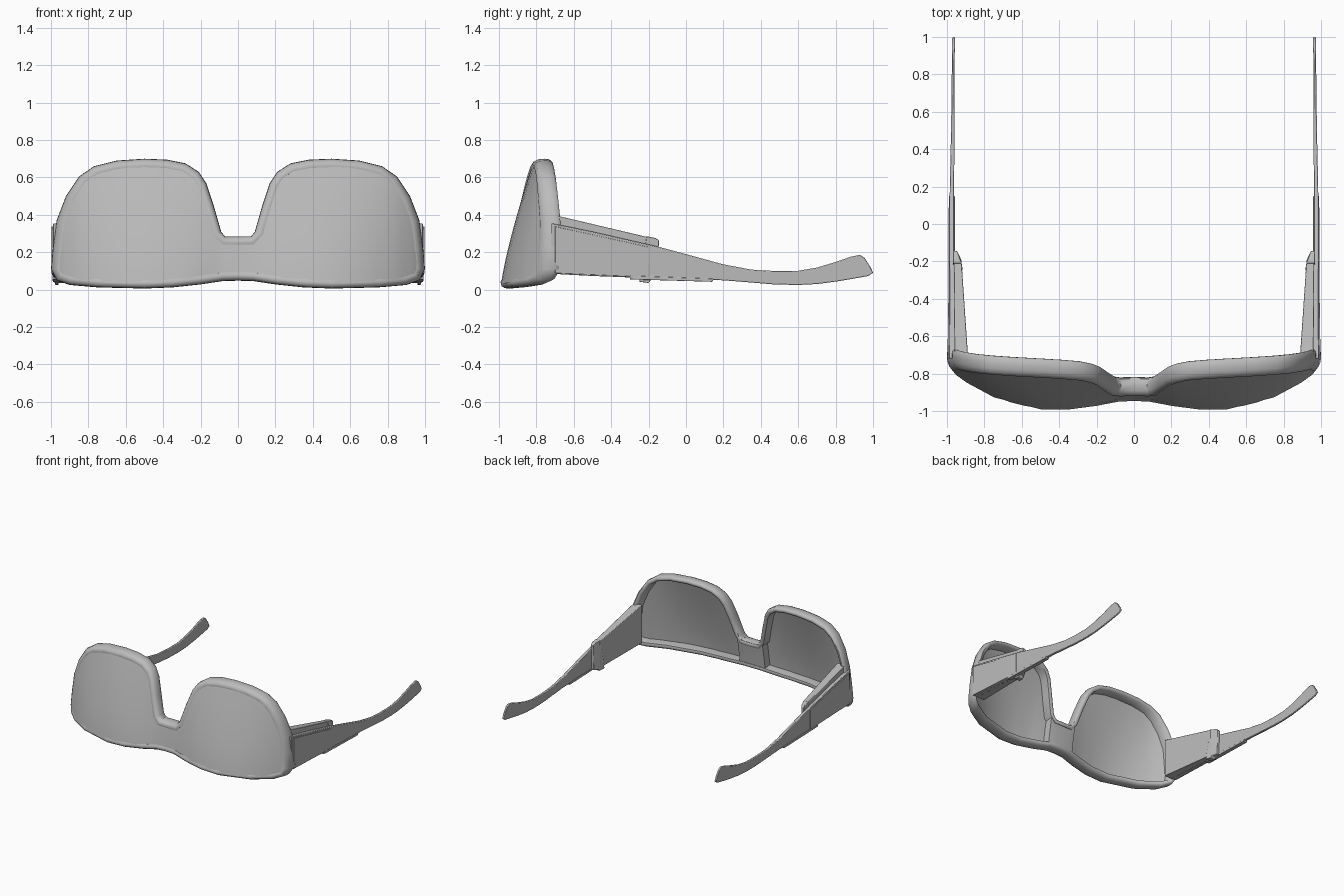
import bpy, bmesh, math
from mathutils import Vector

if "Cube" in bpy.data.objects:
    bpy.data.objects.remove(bpy.data.objects["Cube"])

grey = bpy.data.materials.new("plain grey")
grey.diffuse_color = (0.5, 0.5, 0.5, 1)
grey.use_nodes = True
grey.node_tree.nodes["Principled BSDF"].inputs["Base Color"].default_value = grey.diffuse_color

# right half of the front outline (x, z): upper edge outwards, lower edge outwards
UPPER = [(0, .285), (.07, .285), (.09, .31), (.13, .45), (.17, .57), (.21, .63), (.28, .675),
         (.38, .695), (.5, .70), (.65, .69), (.77, .66), (.85, .605), (.92, .5), (.97, .37),
         (.99, .22), (1.0, .11)]
LOWER = [(0, .048), (.08, .046), (.2, .028), (.35, .012), (.5, .006), (.75, .012), (.9, .025),
         (.97, .05)]
# depth of the front surface at the bottom and at the top, by x
BASE = [(0, -.95), (.1, -.955), (.25, -.985), (.4, -.998), (.55, -.988), (.7, -.95),
        (.85, -.88), (.95, -.81), (1, -.76)]
TOP = [(0, -.83), (.2, -.825), (.4, -.82), (.6, -.81), (.8, -.785), (.9, -.75), (1, -.69)]


def lerp(table, v):
    for (a, p), (b, q) in zip(table, table[1:]):
        if v <= b:
            return p + (q - p) * max(0, (v - a) / (b - a))
    return table[-1][1]


def front_y(x, z):
    t = max(0, min(1.05, z / .68)) ** 1.3
    x = abs(x)
    return lerp(BASE, x) * (1 - t) + lerp(TOP, x) * t


def make(name, verts, faces, angle=35, bevel=0):
    bm = bmesh.new()
    vs = [bm.verts.new(v) for v in verts]
    for f in faces:
        bm.faces.new([vs[i] for i in f])
    bmesh.ops.recalc_face_normals(bm, faces=bm.faces)
    me = bpy.data.meshes.new(name)
    bm.to_mesh(me)
    bm.free()
    me.materials.append(grey)
    ob = bpy.data.objects.new(name, me)
    bpy.context.collection.objects.link(ob)
    if bevel:
        m = ob.modifiers.new("bevel", 'BEVEL')
        m.width, m.segments = bevel, 2
    bpy.ops.object.select_all(action='DESELECT')
    ob.select_set(True)
    bpy.context.view_layer.objects.active = ob
    bpy.ops.object.shade_smooth_by_angle(angle=math.radians(angle))
    return ob


# rim: rounded section swept around the whole outline
half = UPPER + LOWER[:0:-1]
loop = half + [(LOWER[0])] + [(-x, z) for x, z in half[:0:-1]]
section = [(.045, .004), (.03, -.003), (.012, .004), (.002, .022), (0, .05), (.002, .075),
           (.012, .092), (.026, .098), (.04, .092), (.046, .03)]   # (inset, depth)
n, k = len(loop), len(section)
verts = []
for i, (x, z) in enumerate(loop):
    px, pz = loop[i - 1]
    qx, qz = loop[(i + 1) % n]
    d = Vector((qx - px, qz - pz)).normalized()
    for inset, depth in section:
        ix, iz = x + d.y * inset, z - d.x * inset
        verts.append((ix, front_y(ix, iz) + depth, iz))
faces = [(i * k + j, i * k + (j + 1) % k, (i + 1) % n * k + (j + 1) % k, (i + 1) % n * k + j)
         for i in range(n) for j in range(k)]
make("rim", verts, faces, 50)


def shield(name, xs, inset, d0, d1, rows=10):
    """Curved plate between the upper and lower outline, from depth d0 to d1."""
    m, verts, faces = len(xs), [], []
    for depth in (d0, d1):
        for x in xs:
            a = min(1, abs(x) + inset * .8)
            zt = lerp(UPPER, a if abs(x) > .5 else max(0, abs(x) - inset * .8)) - inset * .7
            zb = lerp(LOWER + [(1.0, .11)], a) + inset
            for r in range(rows + 1):
                z = zb + (zt - zb) * r / rows
                verts.append((x, front_y(x, z) + depth, z))
    w = rows + 1
    off = m * w
    for i in range(m - 1):
        for r in range(rows):
            a = i * w + r
            q = (a, a + 1, a + w + 1, a + w)
            faces += [q, tuple(off + v for v in q)]
        for r in (0, rows):
            a = i * w + r
            faces.append((a, a + w, off + a + w, off + a))
    for i in (0, m - 1):
        for r in range(rows):
            a = i * w + r
            faces.append((a, a + 1, off + a + 1, off + a))
    return make(name, verts, faces, 40)


# one-piece lens and the solid bridge behind it
xr = [.03, .07, .1, .13, .17, .21, .25, .3, .36, .43, .5, .58, .66, .73, .79, .84, .88, .92, .95, .965]
shield("lens", [-x for x in reversed(xr)] + [0] + xr, .025, .004, .024)
shield("bridge", [-.115, -.09, -.06, 0, .06, .09, .115], .012, .018, .088)


def extrude_side(name, outline, x_in, x_out, s, bevel=.004):
    """Side outline (y, z) given thickness between two x tables indexed by y."""
    m = len(outline)
    verts = [(s * lerp(t, y), y, z) for t in (x_in, x_out) for y, z in outline]
    faces = [tuple(range(m)), tuple(range(m, 2 * m))]
    faces += [(i, (i + 1) % m, m + (i + 1) % m, m + i) for i in range(m)]
    return make(name, verts, faces, 35, bevel)


def strip(name, stations, x_in, x_out, s):
    """Long arm made of quads from (y, z low, z high) stations."""
    verts = [(s * lerp(t, y), y + (e if h else 0), z) for y, lo, hi, e in stations
             for t, z, h in ((x_in, lo, 0), (x_out, lo, 0), (x_out, hi, 1), (x_in, hi, 1))]
    m = len(stations)
    faces = [(0, 1, 2, 3), tuple(range(4 * m - 4, 4 * m))]
    faces += [(4 * i + j, 4 * i + (j + 1) % 4, 4 * i + 4 + (j + 1) % 4, 4 * i + 4 + j)
              for i in range(m - 1) for j in range(4)]
    return make(name, verts, faces, 35, .004)


ARM = [(-.72, .085, .355, 0), (-.5, .073, .31, 0), (-.15, .06, .23, 0), (0, .055, .19, 0),
       (.2, .05, .135, 0), (.35, .038, .107, 0), (.47, .028, .1, 0), (.6, .025, .101, 0),
       (.7, .03, .118, 0), (.8, .043, .148, 0), (.88, .056, .176, 0), (.93, .065, .186, 0),
       (.975, .073, .17, -.02), (1.0, .09, .115, -.01)]
ARM_IN = [(-.72, .955), (-.2, .962), (.1, .962), (1, .958)]
ARM_OUT = [(-.72, .988), (.2, .985), (.5, .978), (1, .972)]
BLOCK_IN = [(-.7, .888), (-.2, .922), (-.1, .935)]

for s, side in ((1, "right"), (-1, "left")):
    strip(side + "_arm", ARM, ARM_IN, ARM_OUT, s)
    # thick sleeve on the inner face of the arm
    extrude_side(side + "_inner_sleeve",
                 [(-.7, .085), (-.2, .06), (-.2, .28), (-.7, .398)],
                 BLOCK_IN, [(-.7, .96), (0, .965)], s)
    # clip band wrapping the end of the sleeve
    extrude_side(side + "_clip",
                 [(-.25, .042), (-.2, .036), (-.19, .05), (-.15, .055), (-.145, .262),
                  (-.16, .275), (-.21, .285)],
                 [(-.25, .915), (-.19, .925), (-.14, .948)], [(-.25, .968), (0, .968)], s, .003)
    # thin runner along the lower edge
    extrude_side(side + "_lower_runner",
                 [(-.3, .055), (.14, .042), (.15, .058), (-.3, .075)],
                 [(-.3, .958), (.2, .958)], [(-.3, .992), (.2, .99)], s, .002)
    # outer cover ending just below the arm's upper edge
    extrude_side(side + "_outer_cover",
                 [(-.7, .088), (-.2, .066), (-.2, .228), (-.7, .338)],
                 [(-.7, .97), (0, .97)], [(-.7, .997), (-.2, .99)], s, .002)
